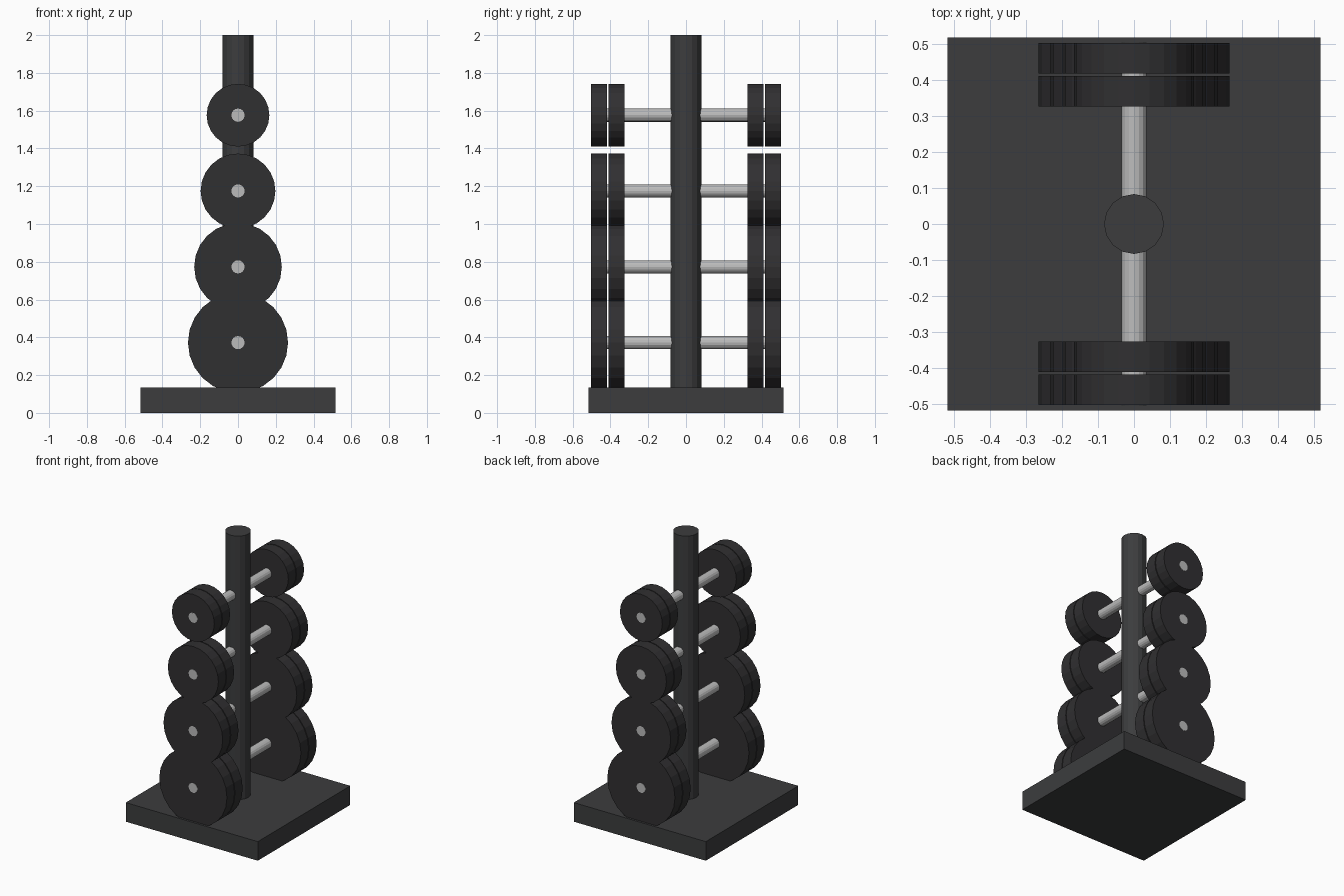
import bpy
from math import pi

if "Cube" in bpy.data.objects:
    bpy.data.objects.remove(bpy.data.objects["Cube"])


def material(name, rgb):
    mat = bpy.data.materials.new(name)
    mat.diffuse_color = (*rgb, 1)
    mat.use_nodes = True
    mat.node_tree.nodes["Principled BSDF"].inputs["Base Color"].default_value = mat.diffuse_color
    return mat


frame_mat = material("dark_frame", (0.045, 0.046, 0.048))
plate_mat = material("black_rubber", (0.03, 0.029, 0.031))
steel_mat = material("steel", (0.5, 0.5, 0.5))


def cylinder(name, radius, start, end, sides, mat, axis="Z", z=0.0):
    """Cylinder spanning start..end along Z, or along Y at height z."""
    mid = (start + end) / 2
    along_y = axis == "Y"
    bpy.ops.mesh.primitive_cylinder_add(
        vertices=sides, radius=radius, depth=abs(end - start),
        location=(0, mid, z) if along_y else (0, 0, mid),
        rotation=(pi / 2, 0, 0) if along_y else (0, 0, 0))
    obj = bpy.context.object
    obj.name = name
    obj.data.materials.append(mat)
    return obj


# Square base slab
BASE_SIZE, BASE_H = 1.034, 0.135
bpy.ops.mesh.primitive_cube_add(size=1, location=(0, 0, BASE_H / 2))
base = bpy.context.object
base.name = "base"
base.scale = (BASE_SIZE, BASE_SIZE, BASE_H)
base.data.materials.append(frame_mat)

# Upright post
cylinder("post", 0.083, BASE_H - 0.01, 2.0, 16, frame_mat)

# Pegs with two weight plates each, on front and back, shrinking upward
TIERS = [(0.372, 0.265), (0.773, 0.232), (1.175, 0.198), (1.576, 0.166)]
PLATES = {"inner": (0.326, 0.411), "outer": (0.417, 0.502)}

for side, s in (("front", -1), ("back", 1)):
    for i, (z, radius) in enumerate(TIERS, 1):
        cylinder(f"{side}_peg_{i}", 0.035, s * 0.07, s * 0.503, 16,
                 steel_mat, "Y", z)
        for label, (y0, y1) in PLATES.items():
            cylinder(f"{side}_{label}_plate_{i}", radius, s * y0, s * y1, 24,
                     plate_mat, "Y", z)
